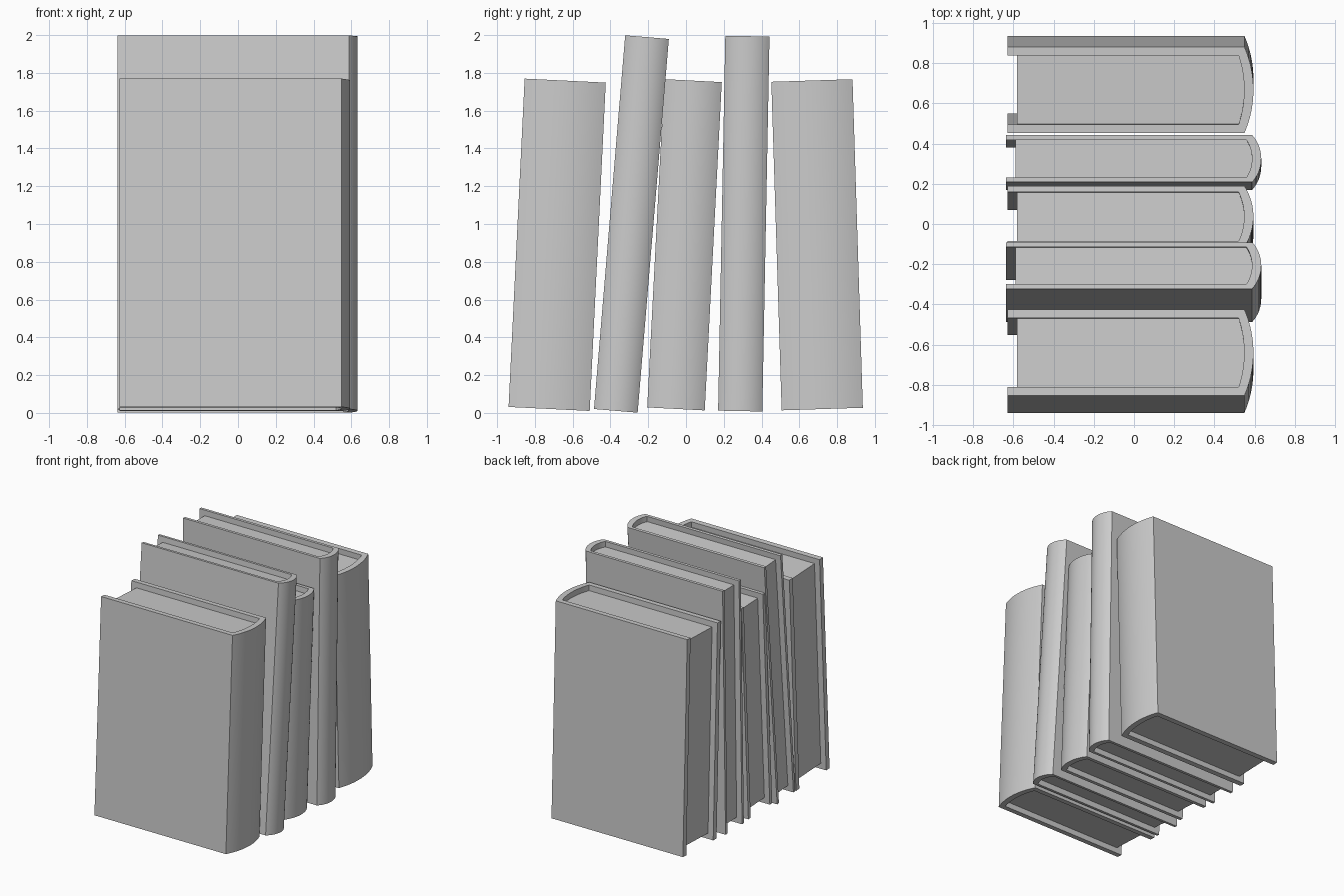
import bpy, bmesh
from math import radians

if "Cube" in bpy.data.objects:
    bpy.data.objects.remove(bpy.data.objects["Cube"])


def spine_arc(x, half, bulge, n=20):
    """Circular arc from (x,-half) to (x,half), bulging towards +x."""
    r = (half * half + bulge * bulge) / (2 * bulge)
    cx = x + bulge - r
    pts = []
    for i in range(n + 1):
        y = -half + 2 * half * i / n
        pts.append((cx + (r * r - y * y) ** 0.5, y))
    return pts


def extrude_profile(name, pts, height, loc, lean):
    """Extrude a counter-clockwise xy outline, centred on z, then place it."""
    bm = bmesh.new()
    face = bm.faces.new([bm.verts.new((x, y, -height / 2)) for x, y in pts])
    res = bmesh.ops.extrude_face_region(bm, geom=[face], use_keep_orig=True)
    verts = [g for g in res["geom"] if isinstance(g, bmesh.types.BMVert)]
    bmesh.ops.translate(bm, verts=verts, vec=(0, 0, height))
    bmesh.ops.recalc_face_normals(bm, faces=bm.faces)
    me = bpy.data.meshes.new(name)
    bm.to_mesh(me)
    bm.free()
    ob = bpy.data.objects.new(name, me)
    bpy.context.collection.objects.link(ob)
    ob.location = loc
    ob.rotation_euler.x = radians(-lean)
    bpy.ops.object.select_all(action='DESELECT')
    ob.select_set(True)
    bpy.context.view_layer.objects.active = ob
    bpy.ops.object.shade_smooth_by_angle(angle=radians(25))
    return ob


def book(i, y, z, width, height, lean, x0, x1, bulge):
    half = width / 2
    inner = half * 0.8            # boards are a tenth of the thickness
    x_in = x1 - 0.029             # inner start of the spine
    in_bulge = bulge * 0.62
    # cover: two boards joined by a rounded spine
    outside = [(x0, -half)] + spine_arc(x1, half, bulge) + [(x0, half)]
    inside = [(x0, inner)] + spine_arc(x_in, inner, in_bulge)[::-1] + [(x0, -inner)]
    extrude_profile(f"book_cover_{i}", outside + inside, height, (0, y, z), lean)
    # page block, set back from the cover edges
    e = 0.001
    pages = [(x0 + 0.047, -inner - e)] + spine_arc(x_in + e, inner + e, in_bulge) \
        + [(x0 + 0.047, inner + e)]
    extrude_profile(f"book_pages_{i}", pages, height - 0.09, (0, y, z), lean)


short = (-0.628, 0.549, 0.045)
tall = (-0.637, 0.588, 0.045)

# y centre, z centre, thickness, height, lean in degrees, x sizes
shelf = [
    (-0.682, 0.890, 0.430, 1.74, 2.8, short),
    (-0.289, 1.000, 0.232, 1.985, 4.77, tall),
    (-0.008, 0.890, 0.305, 1.74, 2.97, short),
    (0.306, 1.002, 0.234, 1.985, 1.1, tall),
    (0.694, 0.890, 0.430, 1.74, -1.8, short),
]
for i, (y, z, w, h, lean, xs) in enumerate(shelf, 1):
    book(i, y, z, w, h, lean, *xs)
